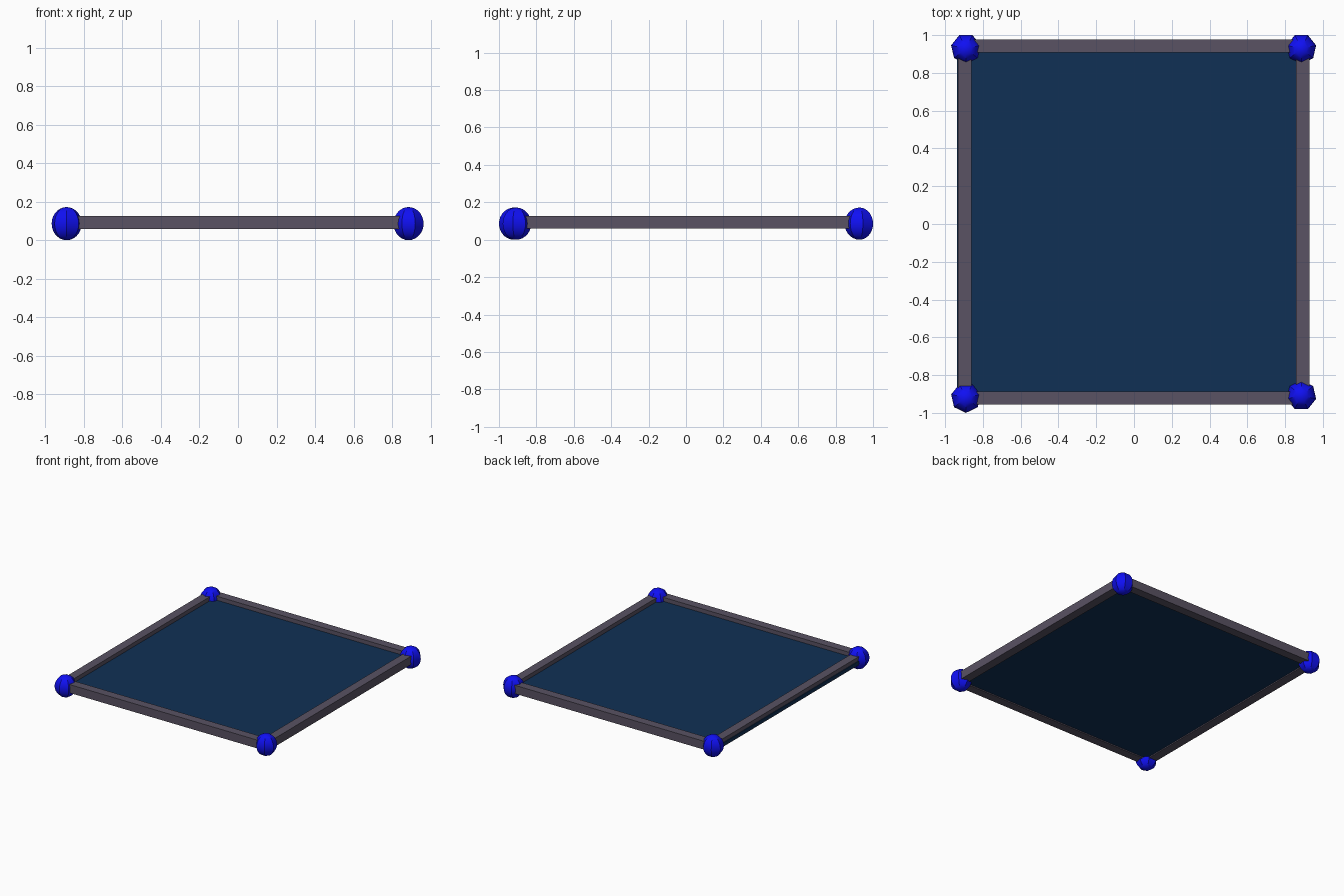
import bpy, bmesh
from math import sin, cos, pi, radians
from mathutils import Vector

if "Cube" in bpy.data.objects:
    bpy.data.objects.remove(bpy.data.objects["Cube"])


def material(name, rgb):
    m = bpy.data.materials.new(name)
    m.diffuse_color = (*rgb, 1)
    m.use_nodes = True
    m.node_tree.nodes["Principled BSDF"].inputs["Base Color"].default_value = m.diffuse_color
    return m


frame_mat = material("frame_grey", (0.10, 0.085, 0.125))
panel_mat = material("panel_blue", (0.005, 0.03, 0.09))
ball_mat = material("ball_blue", (0.005, 0.005, 0.9))


def add_object(name, bm, mat):
    bmesh.ops.recalc_face_normals(bm, faces=bm.faces)
    mesh = bpy.data.meshes.new(name)
    bm.to_mesh(mesh)
    bm.free()
    mesh.materials.append(mat)
    obj = bpy.data.objects.new(name, mesh)
    bpy.context.collection.objects.link(obj)
    return obj


def box(name, lo, hi, mat):
    lo, hi = Vector(lo), Vector(hi)
    bm = bmesh.new()
    bmesh.ops.create_cube(bm, size=1)
    bmesh.ops.scale(bm, vec=hi - lo, verts=bm.verts)
    bmesh.ops.translate(bm, vec=(lo + hi) / 2, verts=bm.verts)
    return add_object(name, bm, mat)


def ball(name, x, y, point_y, sides=7, rings=14, r=0.08, rz=0.086):
    """Seven-sided ball with one vertical seam facing point_y (+1 or -1)."""
    bm = bmesh.new()
    arc = [bm.verts.new((0, point_y * r * sin(pi * i / rings), rz * cos(pi * i / rings)))
           for i in range(rings + 1)]
    edges = [bm.edges.new(pair) for pair in zip(arc, arc[1:])]
    bmesh.ops.spin(bm, geom=arc + edges, cent=(0, 0, 0), axis=(0, 0, 1),
                   angle=2 * pi, steps=sides)
    bmesh.ops.remove_doubles(bm, verts=bm.verts, dist=0.0005)
    bmesh.ops.translate(bm, vec=(x, y, rz), verts=bm.verts)
    obj = add_object(name, bm, ball_mat)
    bpy.ops.object.select_all(action='DESELECT')
    obj.select_set(True)
    bpy.context.view_layer.objects.active = obj
    bpy.ops.object.shade_smooth_by_angle(angle=radians(30))


# Frame bars
Z0, Z1 = 0.059, 0.126
box("front_bar", (-0.89, -0.955, Z0), (0.89, -0.886, Z1), frame_mat)
box("back_bar", (-0.89, 0.908, Z0), (0.89, 0.977, Z1), frame_mat)
box("left_bar", (-0.931, -0.92, Z0), (-0.861, 0.94, Z1), frame_mat)
box("right_bar", (0.858, -0.92, Z0), (0.928, 0.94, Z1), frame_mat)

# Panel, poking slightly past the left bar
box("panel", (-0.936, -0.91, 0.068), (0.89, 0.93, 0.094), panel_mat)

# Corner balls
ball("front_left_ball", -0.89, -0.92, -1)
ball("front_right_ball", 0.886, -0.908, 1)
ball("back_left_ball", -0.89, 0.928, -1)
ball("back_right_ball", 0.886, 0.928, -1)
